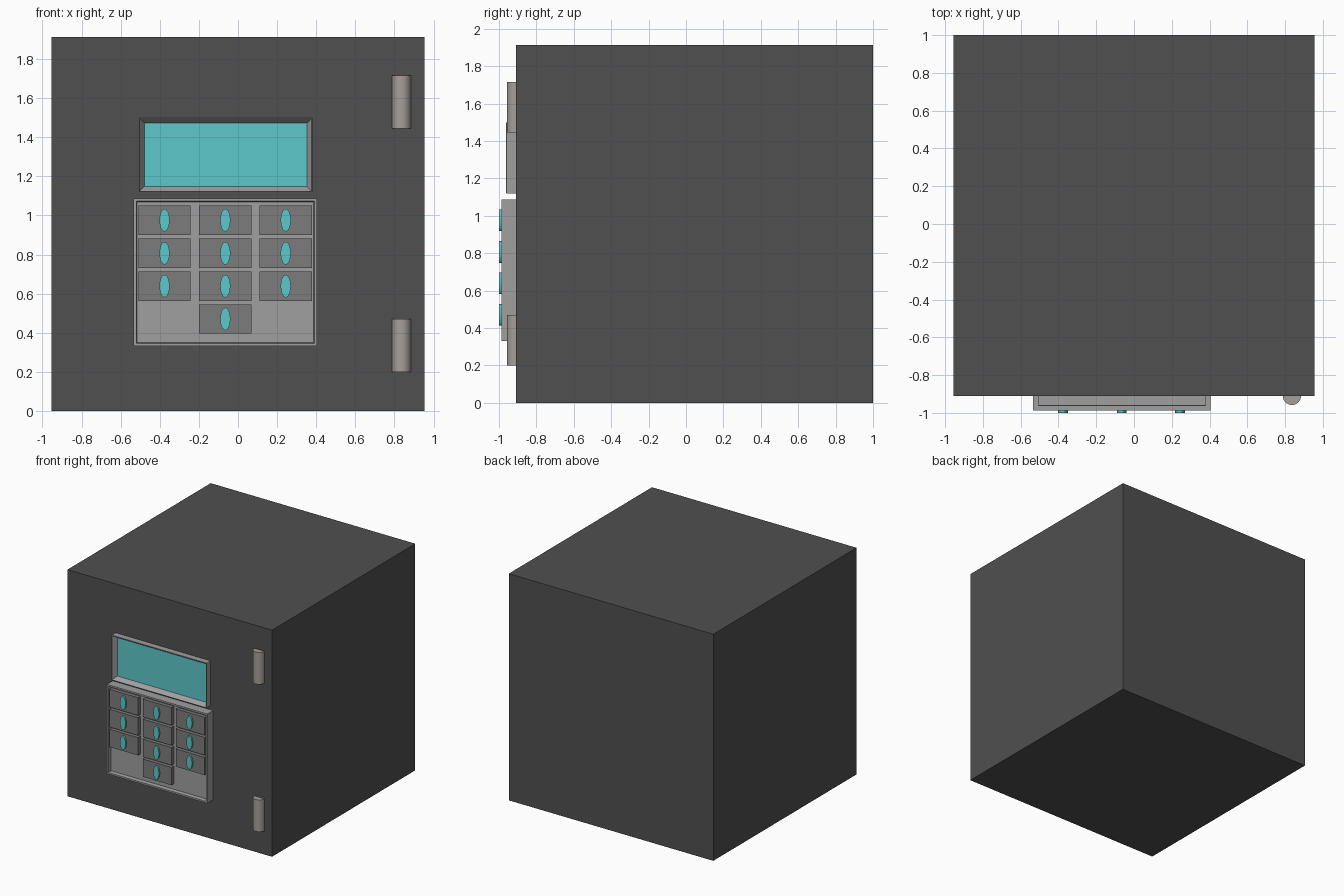
import bpy, math

if "Cube" in bpy.data.objects:
    bpy.data.objects.remove(bpy.data.objects["Cube"])


def material(name, rgb):
    m = bpy.data.materials.new(name)
    m.diffuse_color = (*rgb, 1)
    m.use_nodes = True
    m.node_tree.nodes["Principled BSDF"].inputs["Base Color"].default_value = m.diffuse_color
    return m


DARK = material("dark_steel", (0.08, 0.08, 0.08))
LIGHT = material("light_grey", (0.35, 0.35, 0.35))
KEY = material("key_grey", (0.2, 0.2, 0.2))
HINGE = material("warm_grey", (0.38, 0.35, 0.32))
CYAN = material("cyan", (0.11, 0.58, 0.6))


def mesh_object(name, verts, faces, mat):
    me = bpy.data.meshes.new(name)
    me.from_pydata(verts, [], faces)
    me.materials.append(mat)
    ob = bpy.data.objects.new(name, me)
    bpy.context.collection.objects.link(ob)
    return ob


def box(name, x0, x1, y0, y1, z0, z1, mat):
    bpy.ops.mesh.primitive_cube_add(size=1, location=((x0 + x1) / 2, (y0 + y1) / 2, (z0 + z1) / 2))
    ob = bpy.context.object
    ob.name = name
    ob.scale = (x1 - x0, y1 - y0, z1 - z0)
    ob.data.materials.append(mat)
    return ob


def tray(name, x0, x1, z0, z1, rings, mat, floor_mat):
    """Front-facing frame lofted through (inset, y) rings, closed front and back."""
    verts = []
    for inset, y in rings:
        a, b, c, d = x0 + inset, x1 - inset, z0 + inset, z1 - inset
        verts += [(a, y, c), (b, y, c), (b, y, d), (a, y, d)]
    faces = [(3, 2, 1, 0)]
    for r in range(len(rings) - 1):
        for i in range(4):
            j = (i + 1) % 4
            faces.append((r * 4 + i, r * 4 + j, r * 4 + 4 + j, r * 4 + 4 + i))
    n = len(verts)
    faces.append((n - 4, n - 3, n - 2, n - 1))
    ob = mesh_object(name, verts, faces, mat)
    ob.data.materials.append(floor_mat)
    ob.data.polygons[-1].material_index = 1
    return ob


FRONT = -0.91

# Safe body
box("safe_body", -0.955, 0.955, FRONT, 1.0, 0, 1.913, DARK)

# Display: bevelled frame sloping in to the screen
tray("display_frame", -0.507, 0.38, 1.12, 1.5,
     [(0, FRONT), (0, -0.96), (0.003, -0.963), (0.028, -0.925)], LIGHT, CYAN)

# Keypad panel with a raised rim
tray("keypad_panel", -0.534, 0.404, 0.332, 1.087,
     [(0, FRONT), (0, -0.987), (0.014, -0.987), (0.018, -0.955)], LIGHT, LIGHT)

# Keys, each with a plain raised oval marker
XS = (-0.376, -0.065, 0.244)
ZS = (0.976, 0.807, 0.639, 0.471)
for row, z in enumerate(ZS):
    for col, x in enumerate(XS):
        if row == 3 and col != 1:
            continue
        box(f"key_{row}_{col}", x - 0.134, x + 0.134, -0.986, -0.95, z - 0.075, z + 0.075, KEY)
        bpy.ops.mesh.primitive_cylinder_add(vertices=24, radius=1, depth=1,
                                            location=(x, -0.991, z), rotation=(math.pi / 2, 0, 0))
        pip = bpy.context.object
        pip.name = f"key_marker_{row}_{col}"
        pip.scale = (0.026, 0.058, 0.018)
        pip.data.materials.append(CYAN)

# Hinge barrels, half sunk into the front
for name, z in (("lower_hinge", 0.335), ("upper_hinge", 1.58)):
    bpy.ops.mesh.primitive_cylinder_add(vertices=32, radius=0.048, depth=0.27, location=(0.836, FRONT, z))
    hinge = bpy.context.object
    hinge.name = name
    hinge.data.materials.append(HINGE)
    bpy.ops.object.shade_smooth_by_angle()
